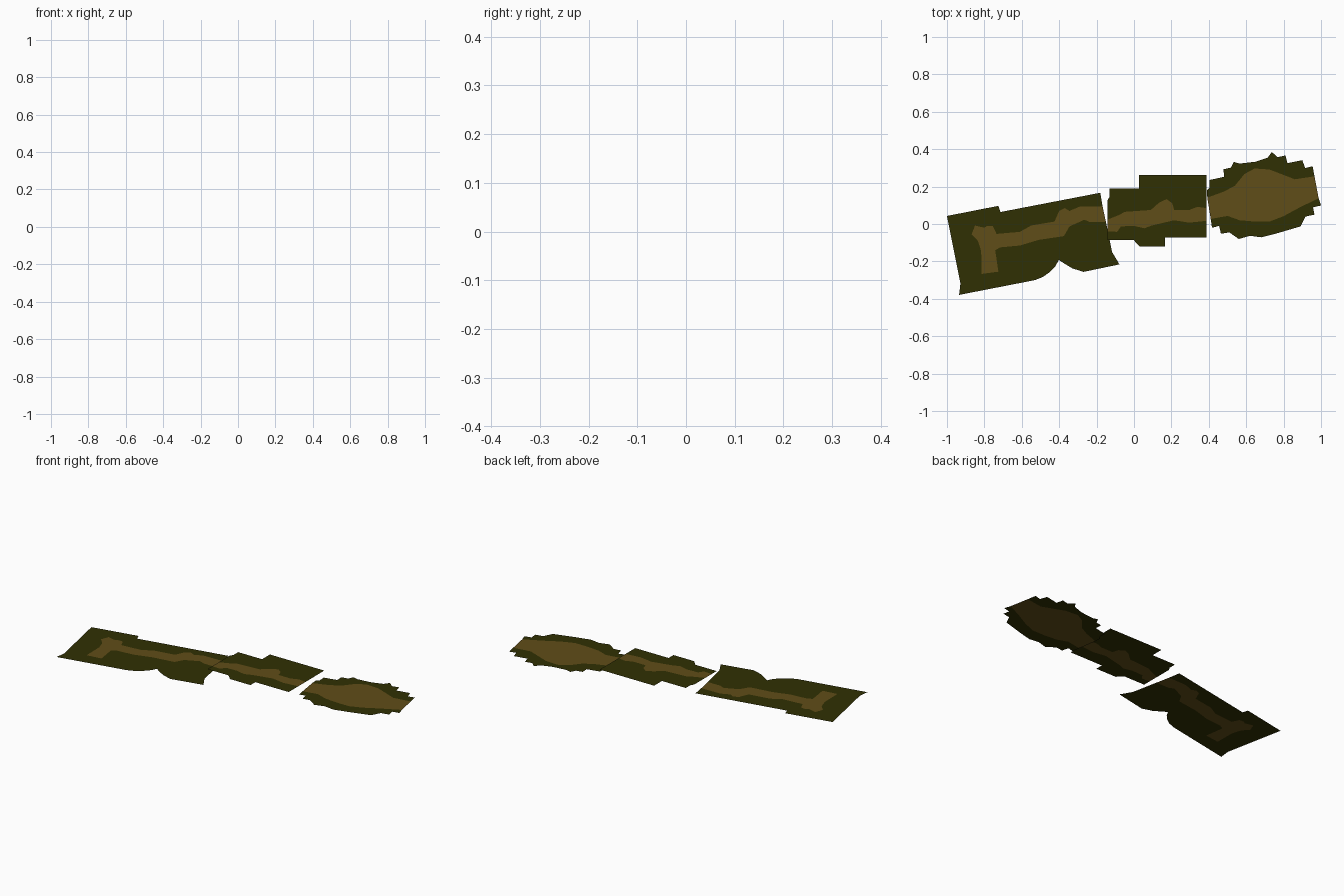
import bpy, bmesh


def material(name, rgb):
    m = bpy.data.materials.new(name)
    m.diffuse_color = (*rgb, 1)
    return m


GRASS = material("dark_olive_ground", (0.030, 0.030, 0.001))
DIRT = material("brown_path", (0.118, 0.074, 0.009))


def tile(name, faces, z=0.0):
    """Flat sheet from (outline, material slot) pairs, all facing up."""
    bm = bmesh.new()
    for pts, slot in faces:
        f = bm.faces.new([bm.verts.new((x, y - 0.005, z)) for x, y in pts])
        f.material_index = slot
        f.normal_update()
        if f.normal.z < 0:
            f.normal_flip()
    bmesh.ops.remove_doubles(bm, verts=bm.verts, dist=0.0005)
    bmesh.ops.triangulate(bm, faces=bm.faces)
    me = bpy.data.meshes.new(name)
    bm.to_mesh(me)
    bm.free()
    me.materials.append(GRASS)
    me.materials.append(DIRT)
    ob = bpy.data.objects.new(name, me)
    bpy.context.collection.objects.link(ob)


def crossed_tile(name, z, top, path_top, path_bottom, bottom):
    """Tile whose path runs from edge to edge; every line goes left to right."""
    tile(name, [(path_top + top[::-1], 0),
                (path_bottom + path_top[::-1], 1),
                (bottom + path_bottom[::-1], 0)], z)


# West tile: the path enters from the right and ends in a downward bend
rim = [(-.18, .172), (-.714, .069), (-.725, .102), (-1.0, .048), (-.928, -.312),
       (-.935, -.374), (-.53, -.295), (-.487, -.278), (-.45, -.252),
       (-.42, -.22), (-.402, -.187), (-.37, -.208), (-.33, -.232),
       (-.27, -.251), (-.078, -.211), (-.117, -.145)]
bend = [(-.168, .10), (-.29, .098), (-.345, .075), (-.37, .09), (-.40, .075),
        (-.425, .018), (-.55, -.003), (-.61, -.037), (-.735, -.048),
        (-.755, -.005), (-.785, -.005), (-.80, -.015), (-.85, -.003),
        (-.868, -.05), (-.835, -.085), (-.817, -.14), (-.815, -.262),
        (-.725, -.25), (-.742, -.135), (-.715, -.12), (-.61, -.11),
        (-.51, -.08), (-.375, -.06), (-.345, -.008), (-.265, .028),
        (-.235, .015), (-.15, .015)]
tile("west_ground", [(rim + bend[::-1], 0), (bend, 1)])

# Middle tile: stepped blocky outline, lying slightly higher
crossed_tile(
    "middle_ground", 0.027,
    [(-.143, .13), (-.131, .15), (-.131, .194), (.027, .194), (.027, .268), (.387, .268)],
    [(-.143, .028), (-.08, .053), (-.05, .07), (.09, .08), (.135, .12),
     (.175, .138), (.205, .115), (.215, .08), (.295, .08), (.34, .097), (.387, .09)],
    [(-.143, -.034), (-.09, -.037), (-.07, -.008), (0, -.005), (.055, -.018),
     (.095, -.003), (.215, .025), (.295, .012), (.387, .022)],
    [(-.143, -.080), (-.003, -.080), (.03, -.114), (.166, -.114), (.166, -.068), (.387, -.068)])

# East tile: ragged outline with a wide clearing
crossed_tile(
    "east_ground", 0,
    [(.389, .185), (.405, .20), (.403, .24), (.481, .257), (.479, .298),
     (.518, .306), (.533, .337), (.565, .328), (.65, .338), (.715, .36),
     (.737, .39), (.768, .362), (.81, .372), (.82, .33), (.90, .346),
     (.915, .304), (.955, .314)],
    [(.392, .146), (.48, .178), (.54, .21), (.59, .272), (.645, .302),
     (.725, .296), (.78, .275), (.86, .244), (.965, .26)],
    [(.41, .032), (.50, .048), (.565, .025), (.645, .018), (.725, .018),
     (.80, .047), (.885, .093), (.987, .143)],
    [(.417, -.015), (.455, -.005), (.465, -.047), (.51, -.04), (.56, -.075),
     (.62, -.058), (.68, -.066), (.76, -.046), (.89, -.008), (.917, .045),
     (.965, .055), (.957, .094), (1.0, .104)])
